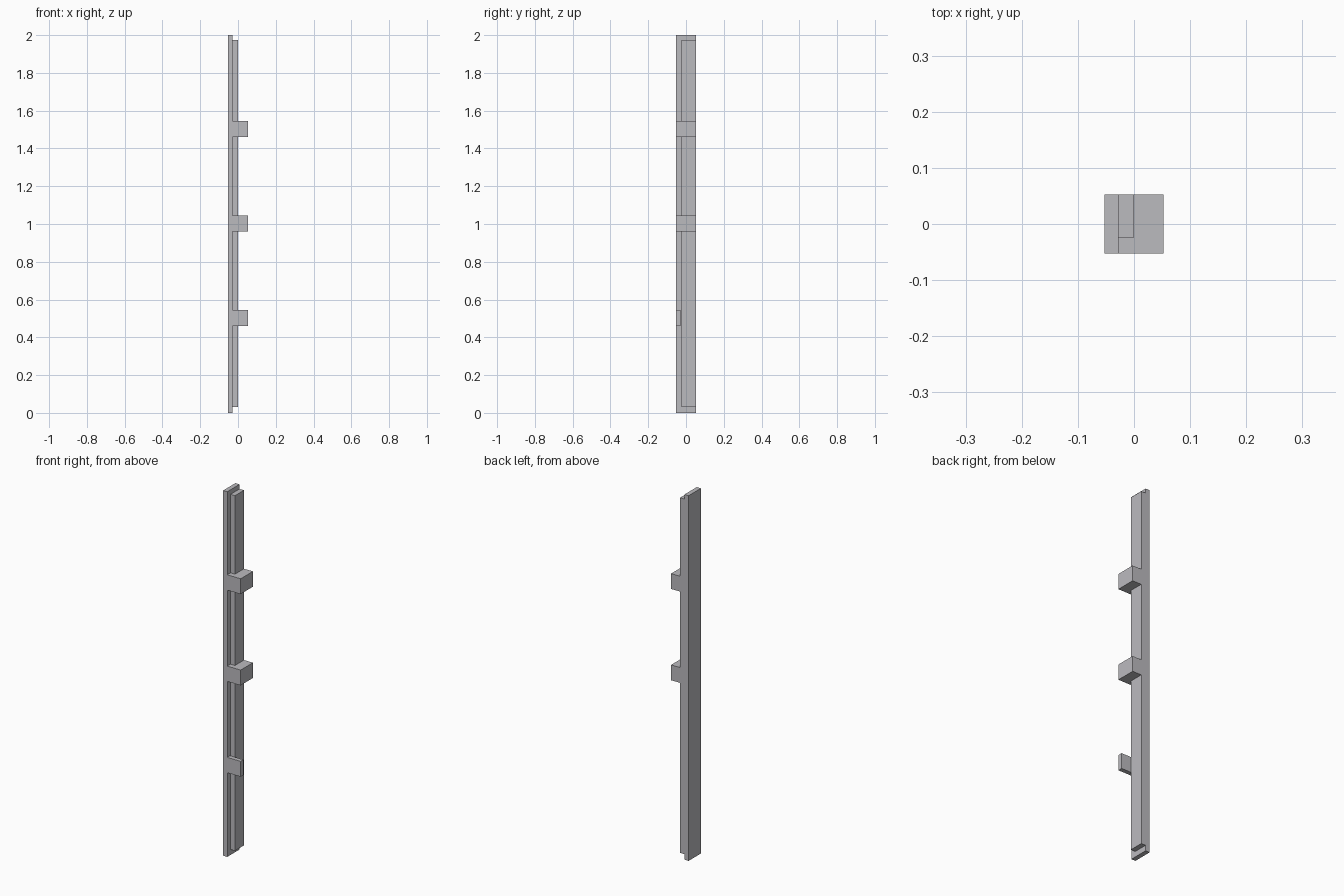
import bpy
import bmesh
from mathutils import Vector

if "Cube" in bpy.data.objects:
    bpy.data.objects.remove(bpy.data.objects["Cube"])

grey = bpy.data.materials.new("light_grey")
grey.diffuse_color = (0.50, 0.495, 0.52, 1)
grey.use_nodes = True
grey.node_tree.nodes["Principled BSDF"].inputs["Base Color"].default_value = grey.diffuse_color


def box(name, lo, hi):
    """Axis-aligned box between two opposite corners."""
    lo, hi = Vector(lo), Vector(hi)
    bm = bmesh.new()
    bmesh.ops.create_cube(bm, size=1)
    for v in bm.verts:
        v.co = Vector(a + (b - a) * (c + 0.5) for a, b, c in zip(lo, hi, v.co))
    mesh = bpy.data.meshes.new(name)
    bm.to_mesh(mesh)
    bm.free()
    mesh.materials.append(grey)
    obj = bpy.data.objects.new(name, mesh)
    bpy.context.collection.objects.link(obj)
    return obj


HALF = 0.053        # half width and depth
PLATE_X = -0.028    # inner face of the plate
RAIL_X = -0.001     # outer face of the rail
RAIL_Y = -0.025     # front face of the rail

# Full-height plate and the shorter rail set back on it
box("back_plate", (-HALF, -HALF, 0), (PLATE_X, HALF, 2))
box("inner_rail", (PLATE_X, RAIL_Y, 0.03), (RAIL_X, HALF, 1.975))

# Two full-depth lugs, and a thin one at the bottom in front of the rail
for name, z, back in (("upper_lug", 1.503, HALF),
                      ("middle_lug", 1.003, HALF),
                      ("lower_lug", 0.503, -0.029)):
    box(name, (PLATE_X, -HALF, z - 0.042), (HALF, back, z + 0.042))
